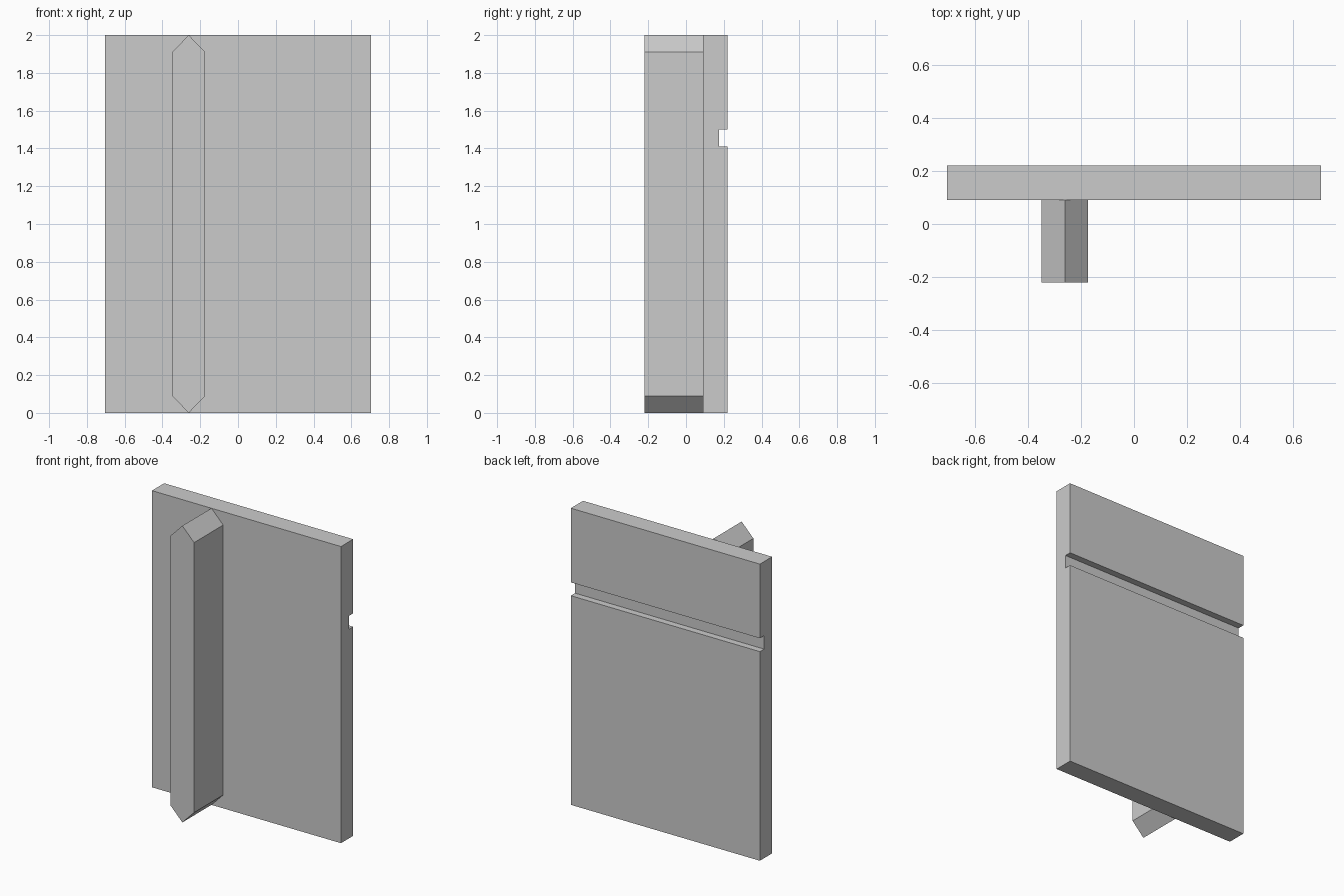
import bpy
import bmesh

if "Cube" in bpy.data.objects:
    bpy.data.objects.remove(bpy.data.objects["Cube"], do_unlink=True)

grey = bpy.data.materials.new("plain_grey")
grey.use_nodes = True
colour = (0.6, 0.6, 0.6, 1)
grey.diffuse_color = colour
grey.node_tree.nodes["Principled BSDF"].inputs["Base Color"].default_value = colour


def extrude_profile(name, points, direction):
    """Extrude a closed outline along a vector into a solid."""
    bm = bmesh.new()
    face = bm.faces.new([bm.verts.new(p) for p in points])
    result = bmesh.ops.extrude_face_region(bm, geom=[face], use_keep_orig=True)
    verts = [v for v in result["geom"] if isinstance(v, bmesh.types.BMVert)]
    bmesh.ops.translate(bm, verts=verts, vec=direction)
    bmesh.ops.recalc_face_normals(bm, faces=bm.faces)
    mesh = bpy.data.meshes.new(name)
    bm.to_mesh(mesh)
    bm.free()
    mesh.materials.append(grey)
    obj = bpy.data.objects.new(name, mesh)
    bpy.context.collection.objects.link(obj)
    return obj


HEIGHT = 2.0
HALF_WIDTH = 0.705
FRONT, MIDDLE, BACK = -0.22, 0.09, 0.22

# Panel with a horizontal groove across its back
groove_floor, groove_low, groove_high = 0.175, 1.41, 1.5
side = [(MIDDLE, 0), (BACK, 0), (BACK, groove_low), (groove_floor, groove_low),
        (groove_floor, groove_high), (BACK, groove_high), (BACK, HEIGHT), (MIDDLE, HEIGHT)]
extrude_profile("grooved_panel", [(-HALF_WIDTH, y, z) for y, z in side],
                (2 * HALF_WIDTH, 0, 0))

# Upright bar with pointed ends on the front
centre, half, tip = -0.261, 0.0875, 0.09
outline = [(0, 0), (half, tip), (half, HEIGHT - tip),
           (0, HEIGHT), (-half, HEIGHT - tip), (-half, tip)]
extrude_profile("pointed_bar", [(centre + x, FRONT, z) for x, z in outline],
                (0, MIDDLE - FRONT, 0))
